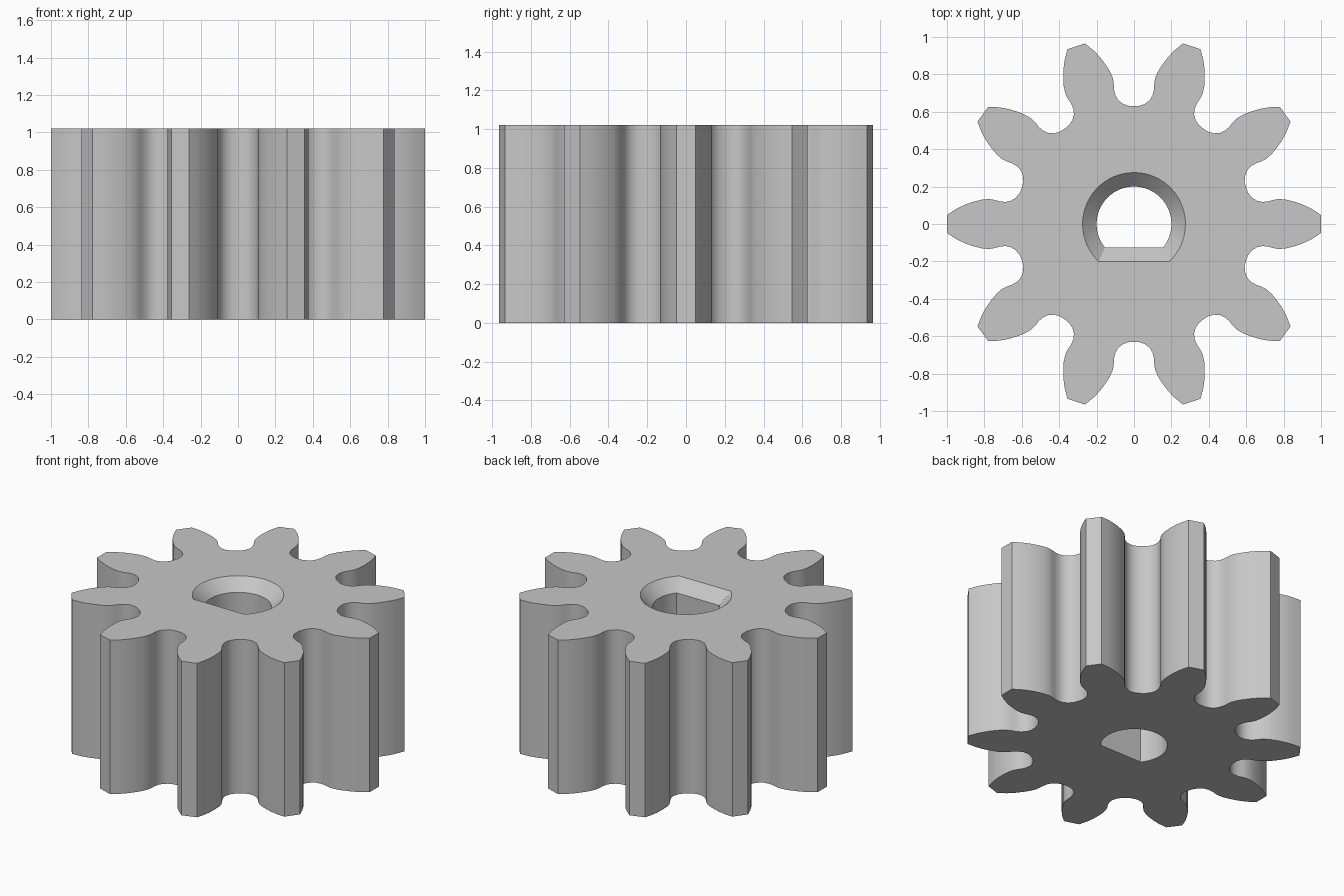
import bpy
import bmesh
import math
from mathutils import Matrix, Vector

cube = bpy.data.objects.get("Cube")
if cube:
    bpy.data.objects.remove(cube, do_unlink=True)

TEETH = 10
HEIGHT = 1.02
CHAMFER = 0.075

# Half of the gap between two teeth: sideways offset, radial distance
HALF_GAP = [(0, .63), (.03, .632), (.06, .643), (.085, .663), (.1, .69),
            (.107, .72), (.108, .75), (.113, .78), (.128, .815), (.15, .85),
            (.18, .89), (.215, .927), (.262, .965)]


def gear_outline():
    """Repeat the mirrored gap around the axis."""
    gap = [(-u, v) for u, v in reversed(HALF_GAP[1:])] + HALF_GAP
    points = []
    for i in range(TEETH):
        turn = Matrix.Rotation(-math.tau * i / TEETH, 2)
        points += [turn @ Vector(p) for p in gap]
    return points


def d_outline(radius, flat, steps=48):
    """Circle cut off by a straight chord at y = flat."""
    start = math.asin(flat / radius)
    sweep = math.pi - 2 * start
    return [Vector((radius * math.cos(start + sweep * i / steps),
                    radius * math.sin(start + sweep * i / steps)))
            for i in range(steps + 1)]


def add_ring(bm, points, z):
    verts = [bm.verts.new((p.x, p.y, z)) for p in points]
    edges = [bm.edges.new((v, verts[i - 1])) for i, v in enumerate(verts)]
    return verts, edges


def join_rings(bm, a, b):
    for i in range(len(a)):
        bm.faces.new((a[i - 1], a[i], b[i], b[i - 1]))


# Toothed body and D-shaped bore with a chamfer at the top
bm = bmesh.new()
outline = gear_outline()
bore = d_outline(0.2, -0.125)
mouth = d_outline(0.2 + CHAMFER, -0.125 - CHAMFER)

outer_low, outer_low_edges = add_ring(bm, outline, 0)
outer_top, outer_top_edges = add_ring(bm, outline, HEIGHT)
bore_low, bore_low_edges = add_ring(bm, bore, 0)
bore_top, _ = add_ring(bm, bore, HEIGHT - CHAMFER)
mouth_top, mouth_edges = add_ring(bm, mouth, HEIGHT)

join_rings(bm, outer_low, outer_top)
join_rings(bm, bore_low, bore_top)
join_rings(bm, bore_top, mouth_top)

# Flat end faces around the bore
for edges in (outer_low_edges + bore_low_edges, outer_top_edges + mouth_edges):
    bmesh.ops.triangle_fill(bm, edges=edges, use_beauty=True)
bmesh.ops.recalc_face_normals(bm, faces=bm.faces)

mesh = bpy.data.meshes.new("pinion_gear")
bm.to_mesh(mesh)
bm.free()
gear = bpy.data.objects.new("pinion_gear", mesh)
bpy.context.collection.objects.link(gear)

# Plain grey finish
grey = bpy.data.materials.new("light_grey")
grey.use_nodes = True
colour = (0.57, 0.57, 0.57, 1)
grey.diffuse_color = colour
grey.node_tree.nodes["Principled BSDF"].inputs["Base Color"].default_value = colour
mesh.materials.append(grey)

bpy.ops.object.select_all(action='DESELECT')
gear.select_set(True)
bpy.context.view_layer.objects.active = gear
bpy.ops.object.shade_smooth_by_angle(angle=math.radians(30))
